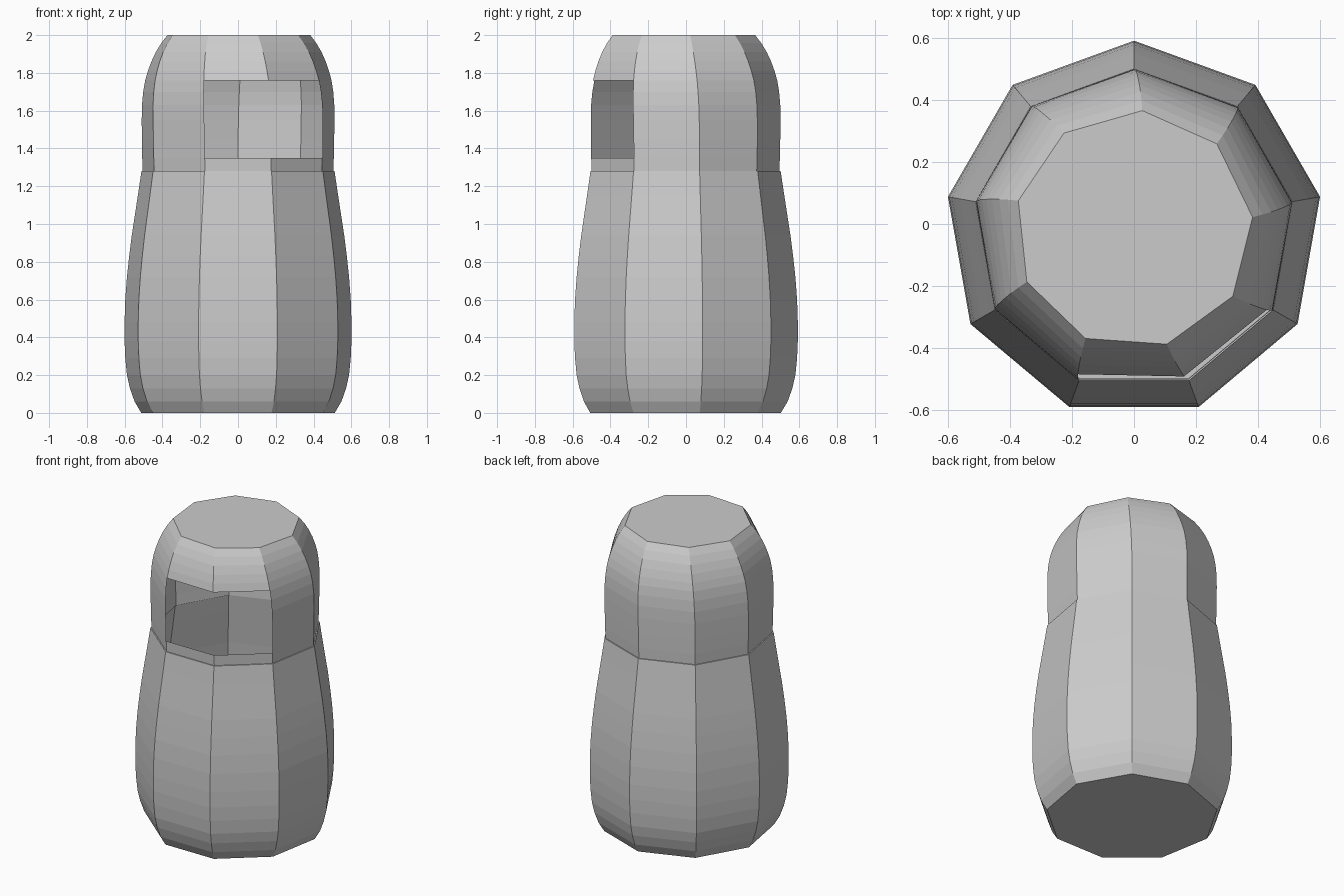
import bpy, bmesh
from math import sin, cos, radians

if "Cube" in bpy.data.objects:
    bpy.data.objects.remove(bpy.data.objects["Cube"])

SIDES = 9
CY = -0.018  # centre of the nonagon, so its bounding box sits on y = 0


def lathe(name, profile, twist=lambda z: 0.0, cap=None, hole=None):
    """Nine-sided shell from (radius, z) rings; hole = (sides, z_low, z_high)."""
    bm = bmesh.new()
    rings = []
    for r, z in profile:
        ring = []
        for k in range(SIDES):
            a = radians(90 + 360 / SIDES * k - twist(z))
            ring.append(bm.verts.new((r * cos(a), CY + r * sin(a), z)))
        rings.append(ring)
    for i in range(len(rings) - 1):
        z0, z1 = profile[i][1], profile[i + 1][1]
        for k in range(SIDES):
            if hole and k in hole[0] and z0 >= hole[1] - 1e-4 and z1 <= hole[2] + 1e-4:
                continue
            n = (k + 1) % SIDES
            bm.faces.new((rings[i][k], rings[i][n], rings[i + 1][n], rings[i + 1][k]))
    if cap == "bottom":
        bm.faces.new(rings[0][::-1])
    elif cap == "top":
        bm.faces.new(rings[-1])
    mesh = bpy.data.meshes.new(name)
    bm.to_mesh(mesh)
    bm.free()
    obj = bpy.data.objects.new(name, mesh)
    bpy.context.collection.objects.link(obj)
    return obj


# Hollow body with a closed base and a narrow lip under the head
lathe("body", [
    (0.520, 0.0), (0.556, 0.06), (0.581, 0.13), (0.597, 0.20), (0.606, 0.29),
    (0.610, 0.38), (0.610, 0.48), (0.606, 0.60), (0.597, 0.72), (0.585, 0.83),
    (0.571, 0.94), (0.554, 1.05), (0.537, 1.16), (0.519, 1.28), (0.512, 1.28),
], cap="bottom")

# Hollow head, twisting slightly toward the top, with a two-panel face window
lathe("head", [
    (0.512, 1.28), (0.515, 1.35), (0.517, 1.45), (0.518, 1.55), (0.517, 1.63),
    (0.511, 1.70), (0.501, 1.76), (0.487, 1.81), (0.469, 1.86), (0.446, 1.91),
    (0.418, 1.957), (0.385, 2.0),
], twist=lambda z: 4.0 * ((z - 1.28) / 0.72) ** 3, cap="top",
    hole=((4, 5), 1.35, 1.76))
